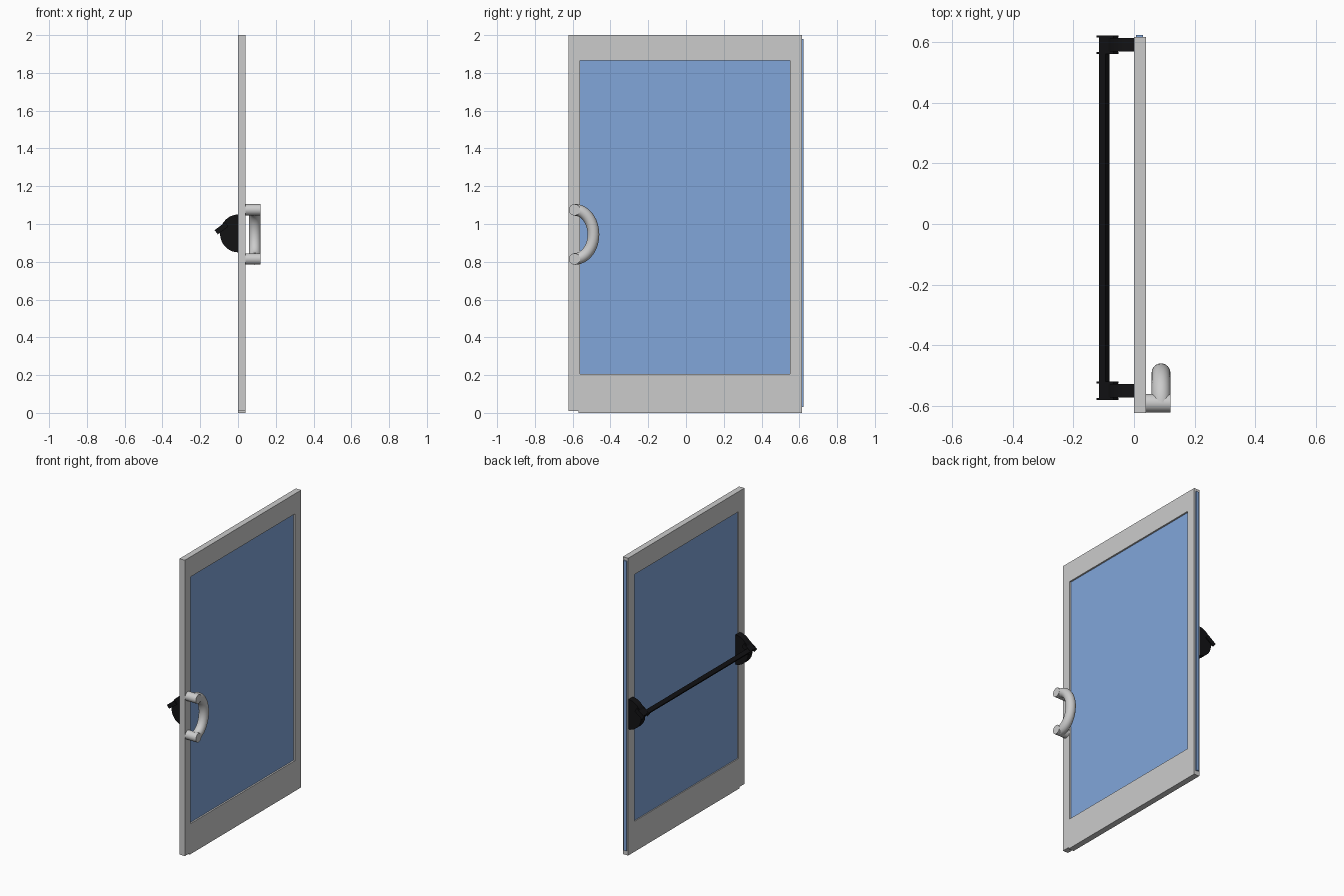
import bpy, bmesh
from math import cos, sin, pi, radians
from mathutils import Vector

if "Cube" in bpy.data.objects:
    bpy.data.objects.remove(bpy.data.objects["Cube"])


def material(name, color):
    m = bpy.data.materials.new(name)
    m.diffuse_color = color
    m.use_nodes = True
    m.node_tree.nodes["Principled BSDF"].inputs["Base Color"].default_value = m.diffuse_color
    return m


BLACK = material("black", (0.006, 0.006, 0.007, 1))
GLASS = material("blue_glass", (0.22, 0.38, 0.70, 1))


def finish(name, bm, mat=None, smooth=False):
    bmesh.ops.recalc_face_normals(bm, faces=bm.faces[:])
    me = bpy.data.meshes.new(name)
    bm.to_mesh(me)
    bm.free()
    ob = bpy.data.objects.new(name, me)
    bpy.context.collection.objects.link(ob)
    if mat:
        me.materials.append(mat)
    if smooth:
        bpy.ops.object.select_all(action='DESELECT')
        ob.select_set(True)
        bpy.context.view_layer.objects.active = ob
        bpy.ops.object.shade_smooth_by_angle(angle=radians(40))
    return ob


def prism(name, loops, depth, mat=None, smooth=False):
    """Fill closed outlines (inner ones become holes) and extrude by depth."""
    bm = bmesh.new()
    edges = []
    for pts in loops:
        vs = [bm.verts.new(p) for p in pts]
        edges += [bm.edges.new((vs[i - 1], vs[i])) for i in range(len(vs))]
    bmesh.ops.triangle_fill(bm, use_beauty=True, use_dissolve=False, edges=edges)
    ext = bmesh.ops.extrude_face_region(bm, geom=bm.faces[:], use_keep_orig=True)
    moved = [g for g in ext["geom"] if isinstance(g, bmesh.types.BMVert)]
    bmesh.ops.translate(bm, verts=moved, vec=depth)
    return finish(name, bm, mat, smooth)


def tube(name, path, sides, radius, normal, smooth=True):
    """Sweep a circle along a planar path with the given plane normal."""
    bm = bmesh.new()
    n = Vector(normal)
    rings = []
    for i, p in enumerate(path):
        tan = (path[min(i + 1, len(path) - 1)] - path[max(i - 1, 0)]).normalized()
        side = tan.cross(n)
        rings.append([bm.verts.new(p + radius * (cos(a) * side + sin(a) * n))
                      for a in (2 * pi * k / sides for k in range(sides))])
    for r, s in zip(rings, rings[1:]):
        for k in range(sides):
            bm.faces.new((r[k - 1], r[k], s[k], s[k - 1]))
    bm.faces.new(rings[0])
    bm.faces.new(rings[-1])
    return finish(name, bm, smooth=smooth)


# Door frame with window opening and raised latch-side foot
outer = [(-0.622, 0.01), (-0.57, 0.01), (-0.57, 0), (0.615, 0), (0.615, 2), (-0.622, 2)]
inner = [(-0.56, 0.205), (0.55, 0.205), (0.55, 1.865), (-0.56, 1.865)]
prism("door_frame", [[(0, y, z) for y, z in lp] for lp in (outer, inner)], (0.04, 0, 0))

# Glass pane, its edge showing on the hinge side
pane = [(-0.60, 0.03), (0.622, 0.03), (0.622, 1.98), (-0.60, 1.98)]
prism("glass_pane", [[(0.007, y, z) for y, z in pane]], (0.022, 0, 0), GLASS)

# Pull handle: bowed grip between two posts
grip = [Vector((0.089, -0.59 + 0.10 * cos(a), 0.945 + 0.13 * sin(a)))
        for a in (-pi / 2 + pi * i / 24 for i in range(25))]
tube("handle_grip", grip, 24, 0.031, (1, 0, 0))
for label, z in (("upper", 1.075), ("lower", 0.815)):
    tube(label + "_handle_post", [Vector((0.035, -0.59, z)), Vector((0.12, -0.59, z))],
         24, 0.03, (0, 0, 1))

# Push bar cross-section, tilted as in the bracket clip
mid, along, across = Vector((-0.093, 0.973)), Vector((-0.80, -0.60)), Vector((-0.60, 0.80))


def tilted(y, start, end, half):
    return [(q.x, y, q.y) for q in (mid + along * u + across * v for u, v in
            ((start, -half), (end, -half), (end, half), (start, half)))]


# End brackets with rounded housing and two clip plates each
for label, y in (("hinge", 0.59), ("latch", -0.549)):
    arc = [(-0.095 * cos(a), y - 0.0225, 0.95 + 0.1 * sin(a))
           for a in (-pi / 2 + pi * i / 20 for i in range(21))]
    prism(label + "_bracket", [arc], (0, 0.045, 0), BLACK, True)
    prism(label + "_clip", [tilted(y - 0.024, -0.04, 0.018, 0.013)], (0, 0.048, 0), BLACK)
    for k, dy in enumerate((-0.0305, 0.0235)):
        prism(label + "_clip_plate_%d" % k, [tilted(y + dy, -0.042, 0.028, 0.014)],
              (0, 0.007, 0), BLACK)

# Push bar
prism("push_bar", [tilted(-0.575, -0.007, 0.02, 0.011)], (0, 1.185, 0), BLACK)
